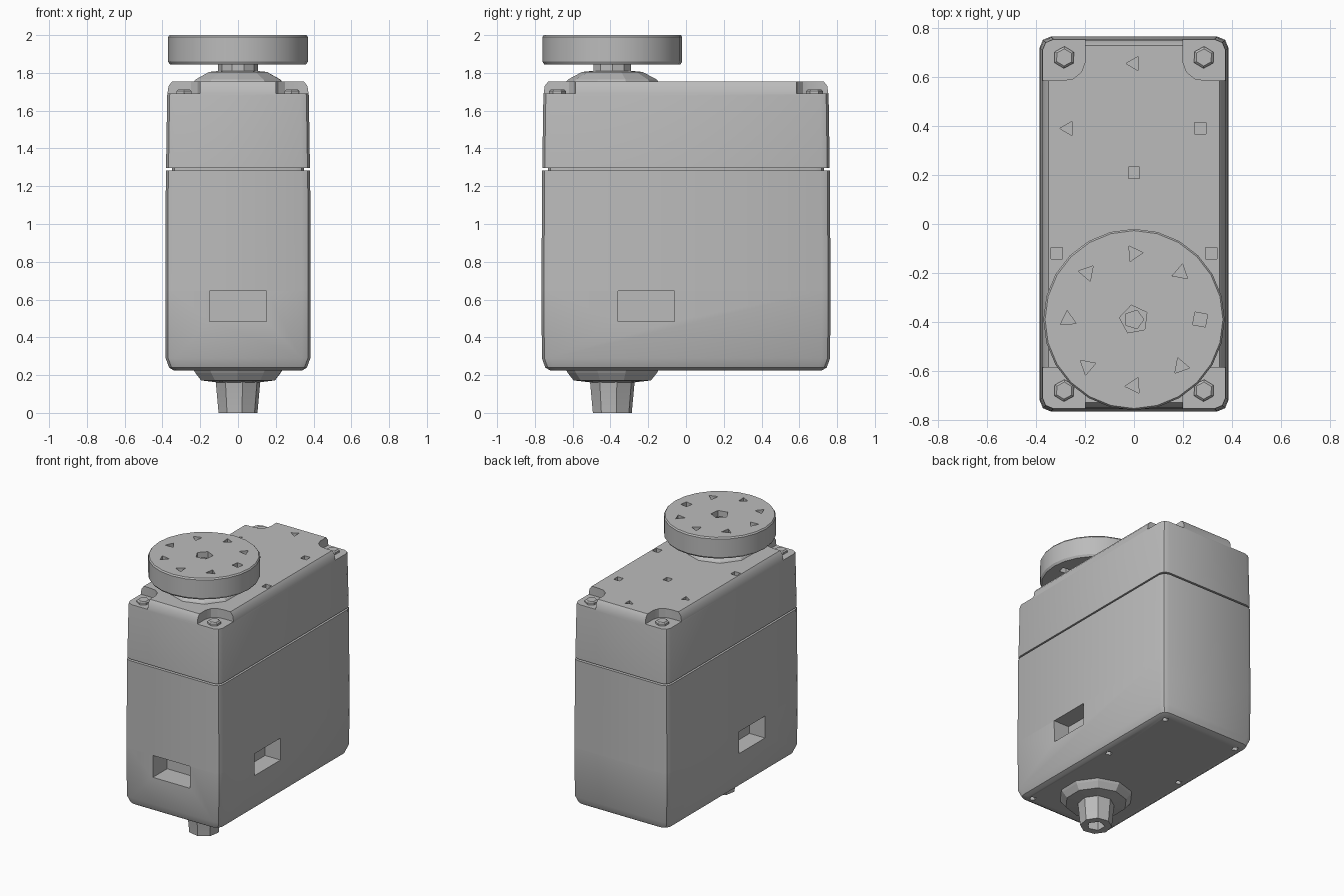
import bpy, bmesh, math

if "Cube" in bpy.data.objects:
    bpy.data.objects.remove(bpy.data.objects["Cube"])

grey = bpy.data.materials.new("plain_grey")
grey.diffuse_color = (0.5, 0.5, 0.5, 1)
grey.use_nodes = True
grey.node_tree.nodes["Principled BSDF"].inputs["Base Color"].default_value = grey.diffuse_color
AX = -0.39  # y of the output axis


def finish(name, bm, smooth=30):
    bmesh.ops.recalc_face_normals(bm, faces=bm.faces)
    me = bpy.data.meshes.new(name)
    bm.to_mesh(me)
    bm.free()
    ob = bpy.data.objects.new(name, me)
    bpy.context.collection.objects.link(ob)
    me.materials.append(grey)
    if smooth:
        shade(ob, smooth)
    return ob


def shade(ob, angle):
    bpy.ops.object.select_all(action='DESELECT')
    ob.select_set(True)
    bpy.context.view_layer.objects.active = ob
    bpy.ops.object.shade_smooth_by_angle(angle=math.radians(angle))


def loft(bm, rings):
    vs = [[bm.verts.new(p) for p in r] for r in rings]
    n = len(vs[0])
    for a, b in zip(vs, vs[1:]):
        for i in range(n):
            j = (i + 1) % n
            bm.faces.new((a[i], a[j], b[j], b[i]))
    bm.faces.new(vs[0][::-1])
    bm.faces.new(vs[-1])


def circle(r, z, x=0, y=AX, n=20, rot=0):
    return [(x + r * math.cos(rot + math.tau * i / n),
             y + r * math.sin(rot + math.tau * i / n), z) for i in range(n)]


def round_rect(inset, z, r=0.045, seg=2):
    hx, hy = 0.385 - inset, 0.765 - inset
    pts = []
    for k, (sx, sy) in enumerate([(1, 1), (-1, 1), (-1, -1), (1, -1)]):
        for s in range(seg + 1):
            a = math.pi / 2 * (k + s / seg)
            pts.append((sx * (hx - r) + r * math.cos(a), sy * (hy - r) + r * math.sin(a), z))
    return pts


def box(bm, x0, x1, y0, y1, z0, z1):
    loft(bm, [[(x0, y0, z), (x1, y0, z), (x1, y1, z), (x0, y1, z)] for z in (z0, z1)])


def case(name, profile):
    bm = bmesh.new()
    loft(bm, [round_rect(i, z) for z, i in profile])
    return finish(name, bm, 0)


def cut(ob, bm, angle=30):
    cutter = finish("cutter", bm, 0)
    cutter.hide_render = True
    m = ob.modifiers.new("cut", 'BOOLEAN')
    m.operation, m.solver, m.object = 'DIFFERENCE', 'EXACT', cutter
    bpy.context.view_layer.objects.active = ob
    bpy.ops.object.modifier_apply(modifier=m.name)
    bpy.data.objects.remove(cutter)
    shade(ob, angle)


# lower case: three cable windows and small blind screw holes underneath
lower = case("lower_case", [(0.225, 0.045), (0.24, 0.02), (0.29, 0.002), (0.645, 0)])
c = bmesh.new()
box(c, -0.15, 0.15, -0.9, -0.6, 0.485, 0.7)
for s in (1, -1):
    box(c, min(s * 0.26, s * 0.5), max(s * 0.26, s * 0.5), -0.36, -0.06, 0.485, 0.7)
    for y in (-0.68, 0.1, 0.68):
        loft(c, [circle(0.025, z, s * 0.3, y, 4, 0.4) for z in (0.1, 0.27)])
cut(lower, c)

# middle case
middle = case("middle_case", [(0.645, 0), (1.284, 0.003)])
shade(middle, 30)

# inner core visible in the seam
bm = bmesh.new()
loft(bm, [round_rect(0.035, z) for z in (1.2, 1.4)])
finish("seam_core", bm)

# upper case: corner screw pockets and blind holes on top
upper = case("upper_case", [(1.296, 0.004), (1.68, 0.01), (1.73, 0.017), (1.755, 0.036)])
c = bmesh.new()
for sx in (1, -1):
    for sy in (1, -1):
        outline = [(0.2, 0.9), (0.2, 0.66), (0.215, 0.62), (0.25, 0.592), (0.3, 0.585), (0.5, 0.585), (0.5, 0.9)]
        loft(c, [[(sx * x, sy * y, z) for x, y in outline] for z in (1.69, 1.9)])
for x, y, n in [(0, 0.655, 3), (-0.27, 0.39, 3), (0.27, 0.39, 4), (0, 0.21, 4), (-0.315, -0.12, 4), (0.315, -0.12, 4)]:
    loft(c, [circle(0.033, z, x, y, n, math.pi if n == 3 else math.pi / 4) for z in (1.68, 1.85)])
cut(upper, c)

# case screws
for sx in (1, -1):
    for sy in (1, -1):
        bm = bmesh.new()
        loft(bm, [circle(r, z, sx * 0.285, sy * 0.68, 6, 0.5) for r, z in ((0.045, 1.68), (0.045, 1.703), (0.035, 1.712))])
        finish("case_screw", bm, 0)

# bearing collar on top and output shaft
bm = bmesh.new()
loft(bm, [circle(r, z, n=10, rot=0.3) for r, z in ((0.25, 1.745), (0.235, 1.765), (0.16, 1.805), (0.11, 1.81))])
finish("bearing_collar", bm, 0)
bm = bmesh.new()
loft(bm, [circle(0.105, z, n=10) for z in (1.8, 1.86)])
finish("output_shaft", bm)

# round horn with a ring of through holes and a centre recess
bm = bmesh.new()
loft(bm, [circle(r, z, n=24) for r, z in ((0.36, 1.845), (0.37, 1.86), (0.37, 1.99), (0.363, 2.0))])
horn = finish("round_horn", bm, 0)
c = bmesh.new()
for i in range(8):
    a = math.tau * i / 8
    loft(c, [circle(0.037, z, 0.27 * math.cos(a), AX + 0.27 * math.sin(a), 4 if i == 0 else 3, a + 0.6)
             for z in (1.8, 2.1)])
loft(c, [circle(0.06, z, n=5, rot=0.5) for z in (1.93, 2.1)])
cut(horn, c)
bm = bmesh.new()
loft(bm, [circle(0.042, z, n=5) for z in (1.92, 1.965)])
finish("horn_screw", bm, 0)

# underside boss and tapered pin with a hollow end
bm = bmesh.new()
loft(bm, [circle(r, z, n=10, rot=0.3) for r, z in ((0.25, 0.235), (0.235, 0.21), (0.205, 0.172), (0.12, 0.162))])
finish("underside_boss", bm, 0)
bm = bmesh.new()
loft(bm, [circle(r, z, n=8, rot=0.2) for r, z in ((0.125, 0.18), (0.12, 0.16), (0.105, 0.0))])
pin = finish("tapered_pin", bm, 0)
c = bmesh.new()
loft(c, [circle(0.06, z, n=5) for z in (-0.1, 0.07)])
cut(pin, c, 20)
